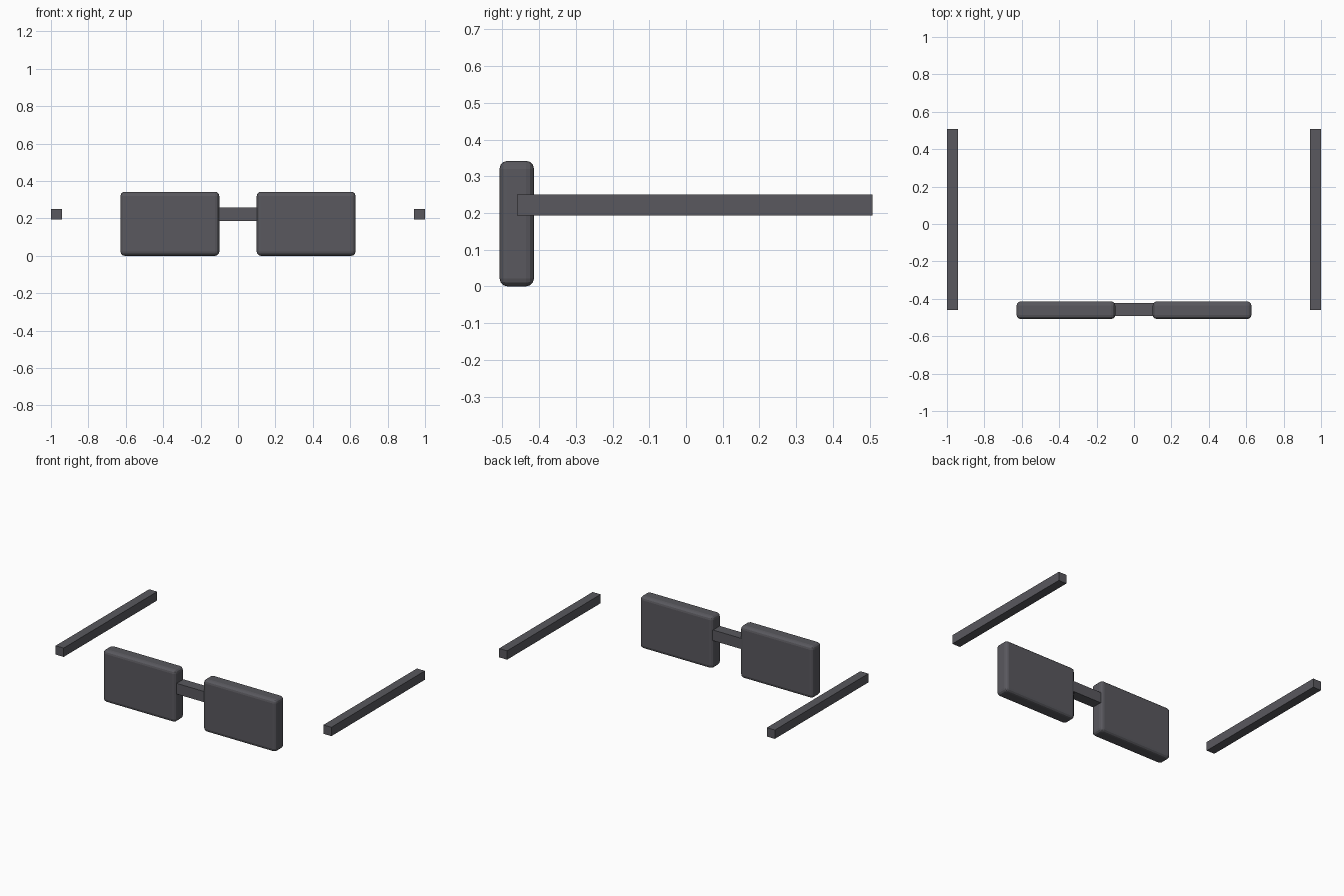
import bpy

default = bpy.data.objects.get("Cube")
if default:
    bpy.data.objects.remove(default, do_unlink=True)

# Single dark plastic colour
COLOR = (0.1, 0.098, 0.112, 1.0)
plastic = bpy.data.materials.new("dark_grey_plastic")
plastic.use_nodes = True
plastic.diffuse_color = COLOR
plastic.node_tree.nodes["Principled BSDF"].inputs["Base Color"].default_value = COLOR


def box(name, center, size, bevel=0.0):
    """Box of the given full size, with optionally rounded edges."""
    bpy.ops.mesh.primitive_cube_add(size=1, location=center)
    ob = bpy.context.object
    ob.name = name
    ob.scale = size
    bpy.ops.object.transform_apply(location=False, rotation=False, scale=True)
    ob.data.materials.append(plastic)
    if bevel:
        mod = ob.modifiers.new("rounded_edges", 'BEVEL')
        mod.width = bevel
        mod.segments = 3
    return ob


FRONT_Y = -0.461
BAR_Z = 0.222

# Lenses and temple arms, one pair per side
for side, sign in (("left", 1), ("right", -1)):
    box(f"{side}_lens", (sign * 0.364, FRONT_Y, 0.171), (0.528, 0.094, 0.342), 0.022)
    box(f"{side}_temple_arm", (sign * 0.971, 0.0235, BAR_Z), (0.058, 0.969, 0.058))

# Bridge joining the lenses
box("bridge", (0, FRONT_Y + 0.003, BAR_Z), (0.21, 0.07, 0.07))
